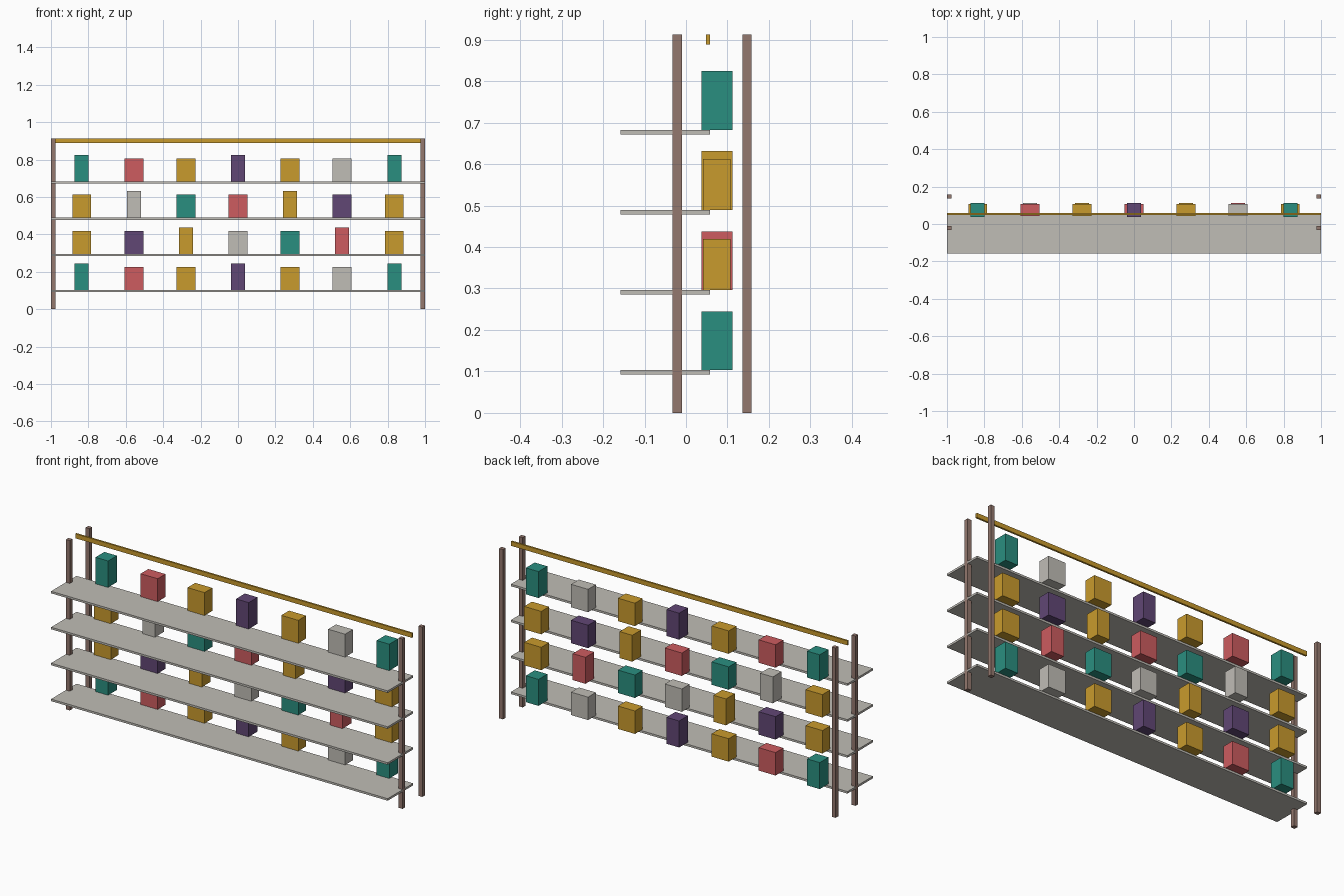
import bpy

if "Cube" in bpy.data.objects:
    bpy.data.objects.remove(bpy.data.objects["Cube"])


def material(name, rgb):
    """Flat colour given as sRGB 0-255, stored as linear."""
    m = bpy.data.materials.new(name)
    lin = [((c / 255 + 0.055) / 1.055) ** 2.4 for c in rgb]
    m.diffuse_color = (*lin, 1.0)
    m.use_nodes = True
    m.node_tree.nodes["Principled BSDF"].inputs["Base Color"].default_value = m.diffuse_color
    return m


TEAL = material("teal", (42, 143, 128))
RED = material("coral red", (205, 92, 96))
GOLD = material("gold", (201, 155, 45))
PURPLE = material("purple", (97, 71, 117))
GREY = material("warm grey", (192, 189, 182))
BROWN = material("brown", (148, 120, 110))


def box(name, x, y, z, mat):
    """Box from (min, max) ranges on each axis."""
    bpy.ops.mesh.primitive_cube_add(
        size=1, location=[(a + b) / 2 for a, b in (x, y, z)])
    ob = bpy.context.object
    ob.name = name
    ob.scale = [b - a for a, b in (x, y, z)]
    bpy.ops.object.transform_apply(location=False, rotation=False, scale=True)
    ob.data.materials.append(mat)
    return ob


TOP = 0.912

# Four corner posts
for label, y in (("front", (-0.032, -0.010)), ("back", (0.136, 0.158))):
    box(f"{label}_left_post", (-1.0, -0.977), y, (0, TOP), BROWN)
    box(f"{label}_right_post", (0.977, 1.0), y, (0, TOP), BROWN)

# Top rail
box("top_rail", (-1.0, 1.0), (0.048, 0.058), (0.888, TOP), GOLD)

# Shelves with a row of seven boxes each, bottom to top
T, R, G, P, W = TEAL, RED, GOLD, PURPLE, GREY
rows = [
    (T, R, G, P, G, W, T),
    (G, P, G, W, T, R, G),
    (G, W, T, R, G, P, G),
    (T, R, G, P, G, W, T),
]
for r, colours in enumerate(rows):
    z = 0.103 + 0.193 * r
    box(f"shelf_{r + 1}", (-1.0, 1.0), (-0.158, 0.058), (z - 0.011, z), GREY)
    for i, mat in enumerate(colours):
        tall = (i + r) % 3 == 0          # every third item is tall and narrow
        w, d, h = (0.075, 0.075, 0.142) if tall else (0.101, 0.066, 0.123)
        x = (i - 3) * 0.2785
        box(f"goods_{r + 1}_{i + 1}", (x - w / 2, x + w / 2),
            (0.0745 - d / 2, 0.0745 + d / 2), (z, z + h), mat)
